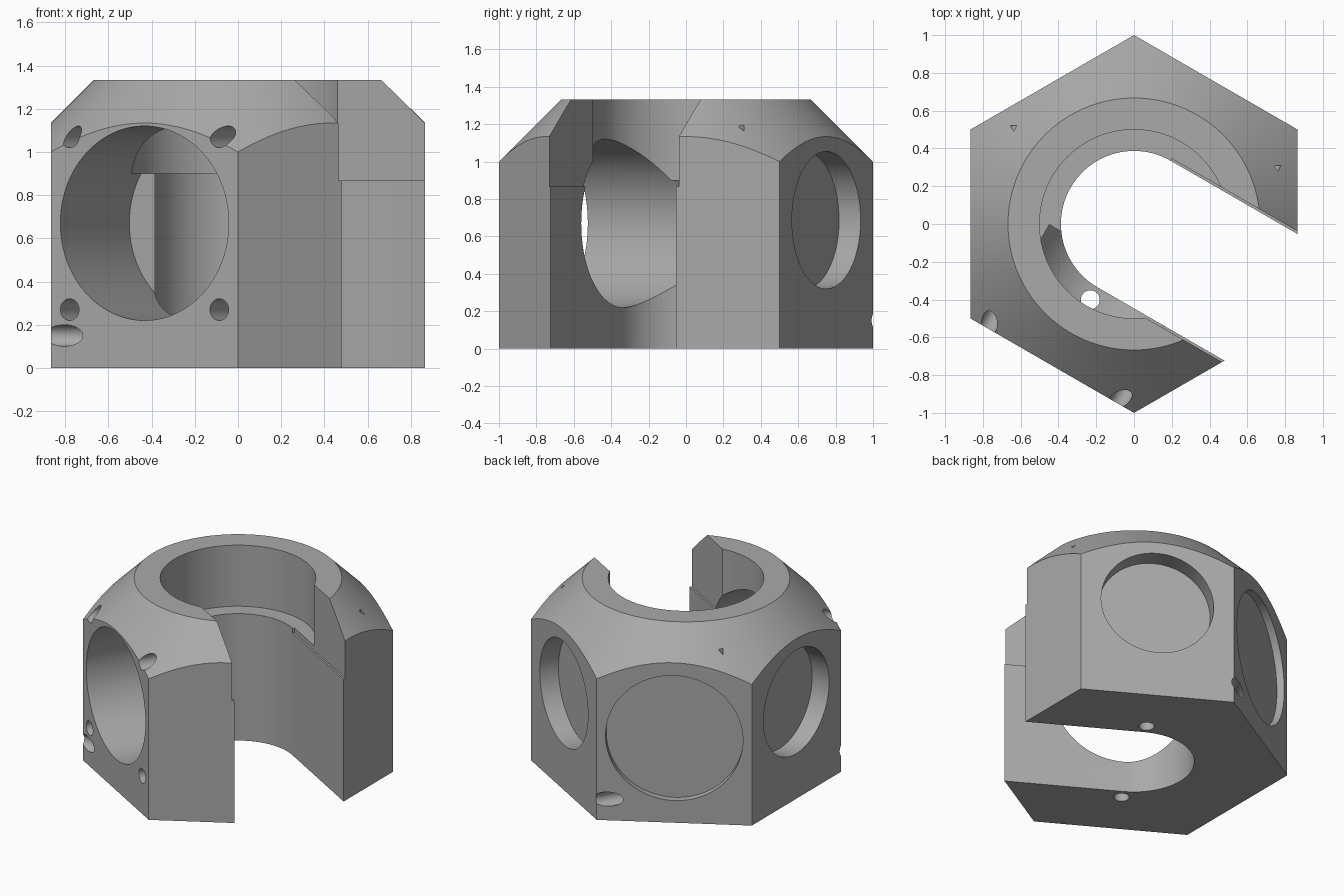
import bpy
import math
from mathutils import Matrix, Vector

cube = bpy.data.objects.get("Cube")
if cube:
    bpy.data.objects.remove(cube, do_unlink=True)

HEIGHT = 1.333
INRADIUS = math.sqrt(3) / 2
SLOT_ANGLE = math.radians(-30)
UP = Vector((0, 0, 1))


def heading(degrees):
    a = math.radians(degrees)
    return Vector((math.cos(a), math.sin(a), 0))


def active(name):
    ob = bpy.context.object
    ob.name = ob.data.name = name
    return ob


def rod(name, start, end, radius, sides=96):
    """Cylinder between two points."""
    axis = end - start
    bpy.ops.mesh.primitive_cylinder_add(vertices=sides, radius=radius, depth=axis.length)
    ob = active(name)
    ob.matrix_world = Matrix.Translation((start + end) / 2) @ axis.to_track_quat('Z', 'Y').to_matrix().to_4x4()
    return ob


def prism(name, outline, z0, z1):
    """Extruded outline, turned to the slot direction."""
    n = len(outline)
    verts = [(x, y, z) for z in (z0, z1) for x, y in outline]
    faces = [tuple(reversed(range(n))), tuple(range(n, 2 * n))]
    faces += [(i, (i + 1) % n, n + (i + 1) % n, n + i) for i in range(n)]
    mesh = bpy.data.meshes.new(name)
    mesh.from_pydata(verts, [], faces)
    ob = bpy.data.objects.new(name, mesh)
    bpy.context.collection.objects.link(ob)
    ob.rotation_euler.z = SLOT_ANGLE
    return ob


def combine(target, tool, operation='DIFFERENCE'):
    tool.hide_render = True
    mod = target.modifiers.new("cut", 'BOOLEAN')
    mod.operation = operation
    mod.solver = 'EXACT'
    mod.object = tool
    bpy.context.view_layer.objects.active = target
    bpy.ops.object.modifier_apply(modifier=mod.name)
    bpy.data.objects.remove(tool, do_unlink=True)


# Hexagonal block with corners at front and back
body = prism("hexagonal_housing", [tuple(heading(60 * i).xy) for i in range(6)], 0, HEIGHT)

# Conical chamfer around the top
bpy.ops.mesh.primitive_cone_add(vertices=192, radius1=2.5, radius2=2 - HEIGHT,
                                depth=HEIGHT + 0.5, location=(0, 0, (HEIGHT - 0.5) / 2))
combine(body, active("chamfer_cone"), 'INTERSECT')

# Keyhole bore opening through one corner
BORE = 0.387
keyhole = [(BORE * math.cos(a), BORE * math.sin(a))
           for a in (math.pi * (0.5 + i / 48) for i in range(49))]
keyhole += [(1.5, -BORE), (1.5, BORE)]
combine(body, prism("keyhole_bore", keyhole, -0.2, 1.6))

# Wider seat and wider slot at the top
combine(body, rod("upper_seat", UP * 0.9, UP * 1.7, 0.5))
combine(body, prism("upper_slot", [(0, -0.4), (1.5, -0.4), (1.5, 0.4), (0, 0.4)], 0.867, 1.65))

# Large port that reaches the bore, with four screw holes around it
port = heading(240)
side = heading(330)
centre = UP * 0.67
combine(body, rod("large_port", centre + port * 0.227, centre + port * 1.2, 0.45))
for sx in (-1, 1):
    for sz in (-1, 1):
        base = centre + side * 0.4 * sx + UP * 0.4 * sz
        combine(body, rod("screw_hole", base + port * 0.55, base + port * 1.2, 0.05, 32))

# Round blind pockets: face direction, centre height, radius, depth
for angle, z, radius, depth in ((60, 0.687, 0.367, 0.133),
                                (180, 0.687, 0.367, 0.133),
                                (120, 0.6, 0.443, 0.05)):
    d = heading(angle)
    combine(body, rod("pocket", UP * z + d * (INRADIUS - depth), UP * z + d * 1.2, radius))

# Slanted holes low beside two corners
for corner in (90, 210):
    entry = heading(corner) + heading(corner + 120) * 0.07 + UP * 0.15
    run = heading(corner + 150)
    combine(body, rod("slanted_hole", entry - run * 0.3, entry + run * 0.3, 0.05, 32))

# Vertical holes in the underside
for sign in (-1, 1):
    foot = port * 0.463 * sign
    combine(body, rod("bottom_hole", foot - UP * 0.1, foot + UP * 0.3, 0.05, 32))

# Tiny nicks on the chamfer
for angle in (21.5, 141.2):
    spot = heading(angle) * 0.817 + UP * 1.183
    combine(body, rod("nick", spot - UP * 0.03, spot + UP * 0.1, 0.02, 3))

# Single grey finish
grey = bpy.data.materials.new("plain_grey")
grey.use_nodes = True
colour = (0.4, 0.4, 0.4, 1)
grey.diffuse_color = colour
grey.node_tree.nodes["Principled BSDF"].inputs["Base Color"].default_value = colour
body.data.materials.clear()
body.data.materials.append(grey)
for poly in body.data.polygons:
    poly.material_index = 0

bpy.ops.object.select_all(action='DESELECT')
body.select_set(True)
bpy.context.view_layer.objects.active = body
bpy.ops.object.shade_smooth_by_angle(angle=math.radians(25))
